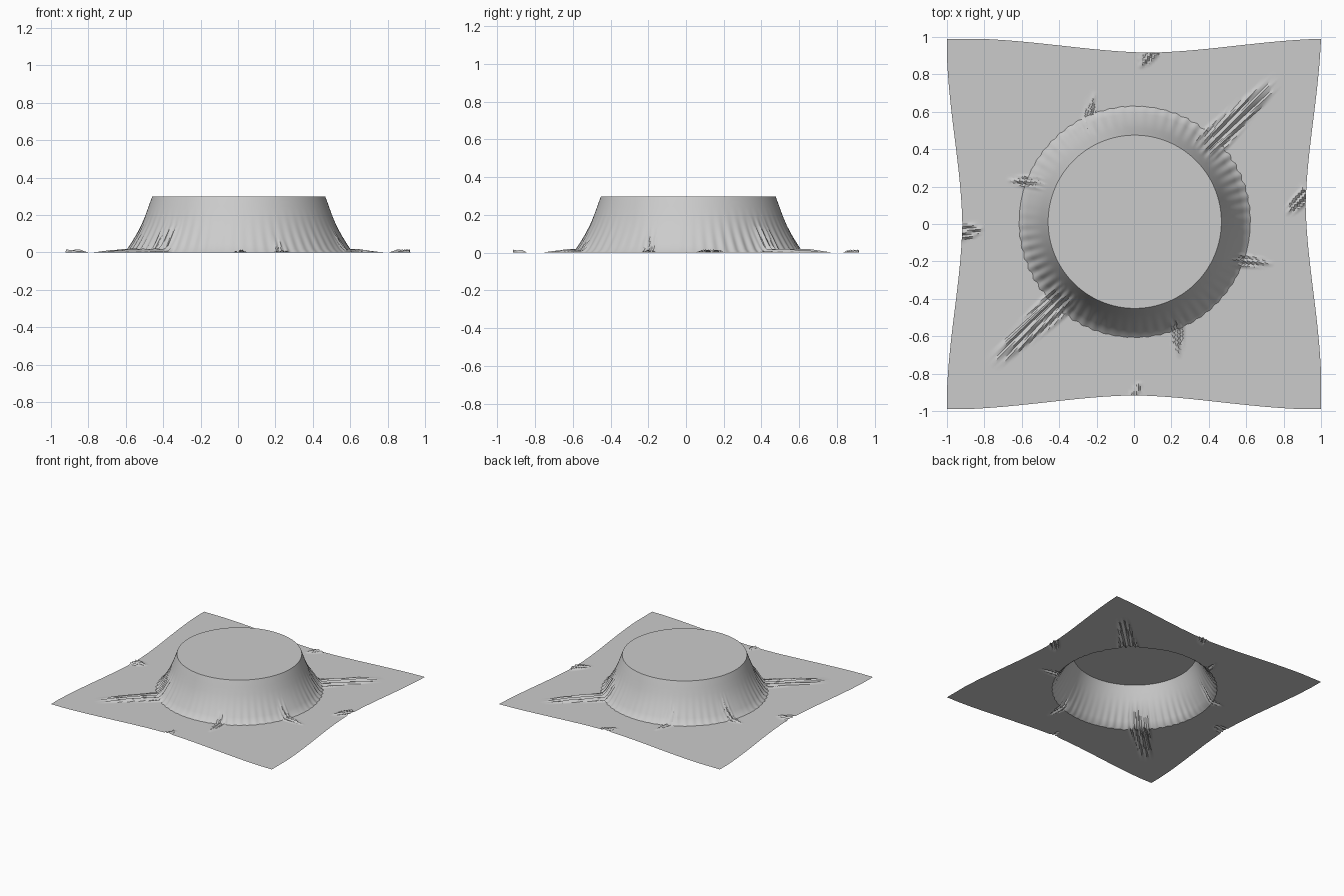
import bpy, bmesh, math

if "Cube" in bpy.data.objects:
    bpy.data.objects.remove(bpy.data.objects["Cube"])

N = 512                                  # segments around
CX, CY = 0.004, 0.012                    # centre of the hidden drum
FLOOR, TOP = 0.004, 0.302
# draped wall: radius, height
WALL = [(0.463, TOP), (0.469, 0.286), (0.482, 0.25), (0.50, 0.20), (0.521, 0.15),
        (0.547, 0.10), (0.562, 0.075), (0.577, 0.05), (0.596, 0.022), (0.618, FLOOR)]
# folds: start x,y, end x,y, half width, height, pitch
FOLDS = [
    (0.38, 0.40, 0.77, 0.78, 0.095, 0.020, 0.036),
    (-0.36, -0.38, -0.77, -0.76, 0.10, 0.020, 0.036),
    (-0.25, 0.50, -0.21, 0.71, 0.05, 0.014, 0.03),
    (-0.50, 0.22, -0.68, 0.235, 0.05, 0.014, 0.03),
    (0.52, -0.19, 0.75, -0.215, 0.05, 0.014, 0.03),
    (0.23, -0.52, 0.24, -0.72, 0.05, 0.014, 0.03),
    (0.10, 0.93, 0.03, 0.83, 0.05, 0.016, 0.03),
    (-0.94, -0.05, -0.80, -0.02, 0.06, 0.016, 0.03),
    (0.93, 0.17, 0.81, 0.05, 0.06, 0.016, 0.03),
    (0.01, -0.93, 0.03, -0.84, 0.04, 0.016, 0.03),
]


def fold_height(x, y):
    z = 0.0
    for x0, y0, x1, y1, w, h, pitch in FOLDS:
        dx, dy = x1 - x0, y1 - y0
        length = math.hypot(dx, dy)
        s = ((x - x0) * dx + (y - y0) * dy) / length ** 2
        t = ((x - x0) * dy - (y - y0) * dx) / length
        if 0 < s < 1:
            env = max(0.0, 1 - abs(t) / (w * (1 - 0.6 * s)))
            fade = min(1.0, 3 * (1 - s))
            z = max(z, h * min(1, 2 * env) * fade * math.cos(math.pi * t / pitch) ** 2)
    return z


def pull(t):
    # how far the cloth hem is drawn in near the middle of each side
    t = min(1.0, abs(t) / 0.9)
    return 0.082 * (1 - t) * (1 + 0.8 * t * (1 - t)) * (1 - t * t * 0.5)


def hem(i):
    # walk along the square so that the corners are hit exactly
    side, k = divmod((i + N // 8) % N, N // 4)
    t = math.tan((k / (N // 4) - 0.5) * math.pi / 2)
    return [(1 - pull(t - 0.1), t * 0.99), (-t, 0.99 - pull(-t - 0.08) * 0.9),
            (-1 + pull(t), -t * 0.99), (t, -0.99 + pull(t) * 0.9)][side]


def wall_point(i, r, z):
    a = 2 * math.pi * i / N
    low = max(0.0, 1 - z / 0.2)
    # pleats gather where the weave is sheared
    shear = max(0.0, math.sin(2 * a)) * 0.5 + 0.5 * abs(math.sin(2 * a + 0.4))
    r += 0.006 * low * shear * math.sin(a * 64)
    return CX + r * math.cos(a), CY + r * math.sin(a), z


bm = bmesh.new()
rings = [[bm.verts.new(wall_point(i, r, z)) for i in range(N)] for r, z in WALL]

# flat skirt from foot of wall to the hem
STEPS = 44
for k in range(1, STEPS + 1):
    f = k / STEPS
    ring = []
    for i in range(N):
        x0, y0, _ = wall_point(i, *WALL[-1])
        x1, y1 = hem(i)
        x, y = x0 + (x1 - x0) * f, y0 + (y1 - y0) * f
        ring.append(bm.verts.new((x, y, FLOOR + fold_height(x, y))))
    rings.append(ring)

# creases continue into the foot of the wall
for ring in rings[5:len(WALL)]:
    for v in ring:
        v.co.z += fold_height(v.co.x, v.co.y)

for a, b in zip(rings, rings[1:]):
    for i in range(N):
        j = (i + 1) % N
        bm.faces.new((a[i], b[i], b[j], a[j]))
bm.faces.new(rings[0])                   # flat top

low = min(v.co.z for v in bm.verts)
for v in bm.verts:
    v.co.z -= low
bm.normal_update()

mesh = bpy.data.meshes.new("draped_cloth")
bm.to_mesh(mesh)
bm.free()
cloth = bpy.data.objects.new("draped_cloth", mesh)
bpy.context.collection.objects.link(cloth)
bpy.context.view_layer.objects.active = cloth
cloth.select_set(True)
bpy.ops.object.shade_smooth_by_angle(angle=math.radians(30))
